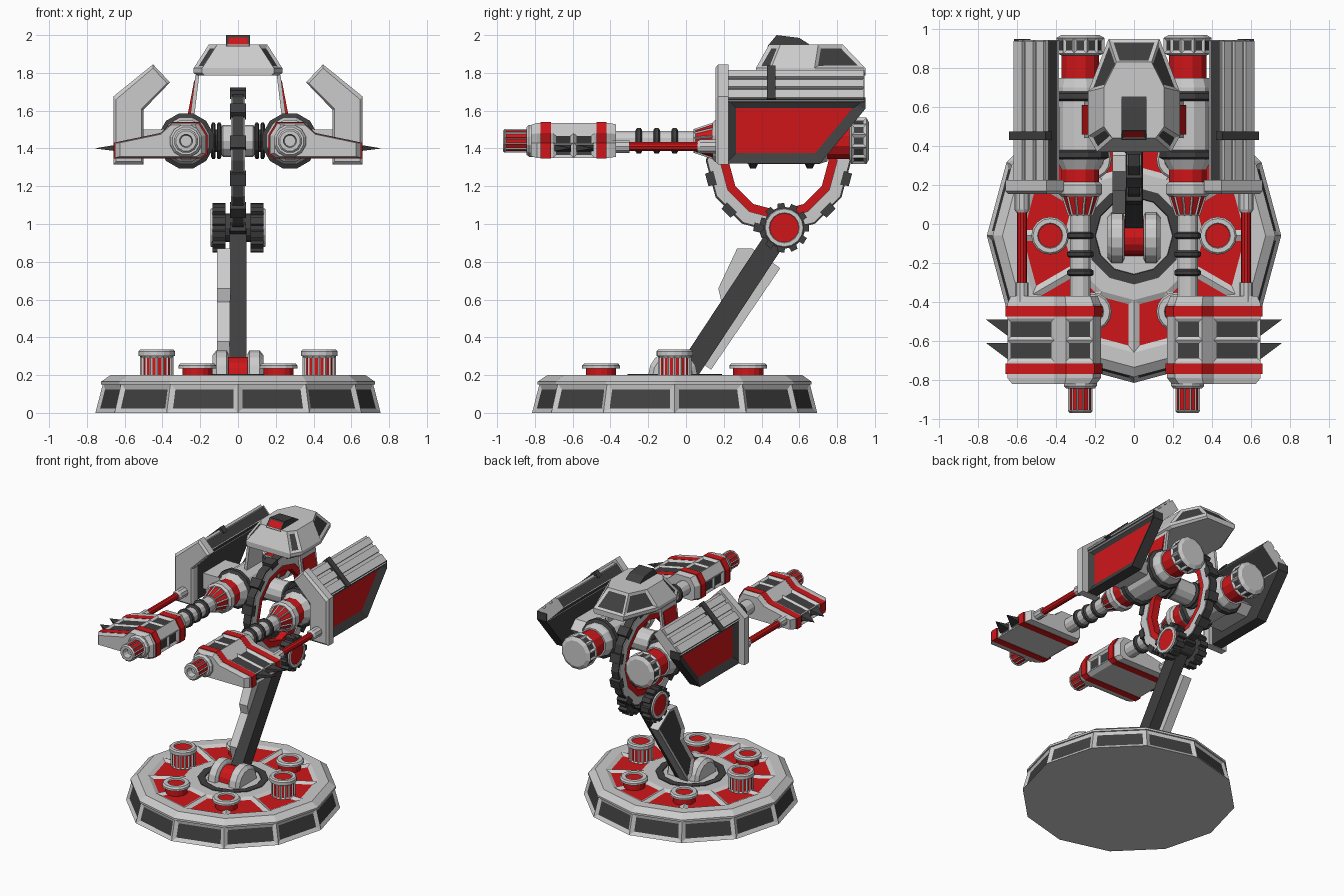
import bpy, bmesh
from math import cos, sin, pi, tau
from mathutils import Vector

if "Cube" in bpy.data.objects:
    bpy.data.objects.remove(bpy.data.objects["Cube"])


def material(name, rgb):
    m = bpy.data.materials.new(name)
    m.diffuse_color = (*rgb, 1)
    m.use_nodes = True
    m.node_tree.nodes["Principled BSDF"].inputs["Base Color"].default_value = m.diffuse_color
    return m


RED = material("red", (0.62, 0.008, 0.01))
DARK = material("dark", (0.05, 0.05, 0.05))


def loft(name, rings, mat=None, mirror=False, closed=False, panel=None):
    """Skin matching point rings. panel = (test, thickness, depth, material) insets faces."""
    bm = bmesh.new()
    vs = [[bm.verts.new(p) for p in r] for r in rings]
    n = len(rings[0])
    for a, b in zip(vs, vs[1:] + ([vs[0]] if closed else [])):
        for i in range(n):
            j = (i + 1) % n
            bm.faces.new((a[i], a[j], b[j], b[i]))
    if not closed:
        bm.faces.new(vs[0])
        bm.faces.new(vs[-1])
    bmesh.ops.recalc_face_normals(bm, faces=bm.faces[:])
    bm.normal_update()
    if panel:
        test, thick, depth, _ = panel
        picked = [f for f in bm.faces if test(f.calc_center_median(), f.normal)]
        bmesh.ops.inset_individual(bm, faces=picked, thickness=thick, depth=depth,
                                   use_even_offset=True)
        for f in picked:
            f.material_index = 1
    me = bpy.data.meshes.new(name)
    bm.to_mesh(me)
    bm.free()
    me.materials.append(mat)
    if panel:
        me.materials.append(panel[3])
    ob = bpy.data.objects.new(name, me)
    bpy.context.collection.objects.link(ob)
    if mirror:
        ob.modifiers.new("mirror", 'MIRROR').use_axis[0] = True
    return ob


def place(axis, t, u, v):
    return {'x': (t, u, v), 'y': (u, t, v), 'z': (u, v, t)}[axis]


def prism(name, axis, pts, a, b, mat=None, **kw):
    return loft(name, [[place(axis, t, *p) for p in pts] for t in (a, b)], mat, **kw)


def lathe(name, axis, centre, profile, mat=None, n=12, phase=0.0, **kw):
    ang = [phase + tau * i / n for i in range(n)]
    return loft(name, [[place(axis, t, centre[0] + r * cos(a), centre[1] + r * sin(a)) for a in ang]
                       for t, r in profile], mat, **kw)


# --- Base: twelve-sided foot with dark side panels, red sectors on top
BY = -0.06
lathe("base_foot", 'z', (0, BY), [(0, .755), (.155, .715)],
      panel=(lambda c, n: abs(n.z) < .5, .028, -.012, DARK))
lathe("base_top", 'z', (0, BY), [(.15, .725), (.165, .725), (.2, .675), (.2, .6), (.2, .33), (.2, .2)],
      panel=(lambda c, n: n.z > .9 and .4 < (c.xy - Vector((0, BY))).length < .55, .028, -.015, RED))
lathe("base_socket", 'z', (0, BY), [(.15, .25), (.205, .25), (.205, .2), (.19, .19)], DARK)
for i in range(6):
    a = i * pi / 3
    c = (.43 * cos(a), BY + .45 * sin(a))
    if i % 3 == 0:
        lathe("tall_knob", 'z', c, [(.19, .088), (.3, .088), (.3, .097), (.325, .097), (.335, .088),
                                    (.335, .065), (.32, .06)], n=16,
              panel=(lambda c, n: abs(n.z) < .1 and c.z < .28, .009, -.006, RED))
        lathe("tall_knob_cap", 'z', c, [(.3, .062), (.325, .062)], RED, n=16)
    else:
        lathe("short_knob_stem", 'z', c, [(.18, .08), (.24, .08)], RED, n=16)
        lathe("short_knob_rim", 'z', c, [(.235, .1), (.25, .1), (.262, .09), (.262, .06), (.245, .055)], n=16)
        lathe("short_knob_cap", 'z', c, [(.23, .056), (.252, .056)], RED, n=16)

# --- Base hinge
lathe("hinge_bracket", 'x', (-.07, .2), [(.05, .11), (.06, .13), (.115, .13), (.135, .105)],
      n=16, mirror=True)
lathe("hinge_drum", 'x', (-.07, .2), [(-.06, .095), (.06, .095)], RED, n=16)

# --- Leaning arm, measured along its axis from the upper joint
J = Vector((.52, .98))
D, N = Vector((.55, .835)), Vector((-.835, .55))
arm = lambda pts: [tuple(J + t * D + n * N) for t, n in pts]
prism("arm", 'x', arm([(-.98, -.05), (-.98, .065), (0, .065), (0, -.05)]), -.045, .045, DARK)
prism("arm_side_plate", 'x', arm([(-.84, -.09), (-.19, -.1), (-.185, .08), (-.23, .148),
                                  (-.46, .115), (-.51, .062), (-.76, .06), (-.84, -.03)]),
      -.11, -.04, panel=(lambda c, n: n.x < -.9, .025, -.012, DARK))

# --- Upper joint with toothed wheels
teeth = []
for i in range(11):
    for da, r in ((-.13, .11), (-.1, .132), (.1, .132), (.13, .11)):
        a = tau * i / 11 + da * 1.4
        teeth.append((J.x + r * cos(a), J.y + r * sin(a)))
prism("joint_wheel", 'x', teeth, .065, .135, DARK, mirror=True)
lathe("joint_axle", 'x', J, [(-.07, .075), (.07, .075)], DARK)
lathe("joint_rim", 'x', J, [(.13, .105), (.145, .1), (.145, .08), (.135, .075)], n=16, mirror=True)
lathe("joint_cap", 'x', J, [(.12, .077), (.141, .077)], RED, n=16, mirror=True)

# --- Large carrier ring
R = (.49, 1.335)
lathe("ring_frame", 'x', R, [(-.036, .31), (-.036, .375), (.036, .375), (.036, .31)], closed=True)
lathe("ring_lining", 'x', R, [(-.028, .265), (-.028, .315), (.028, .315), (.028, .265)], RED, closed=True)
lathe("ring_rim", 'x', R, [(-.03, .365), (-.03, .385), (.03, .385), (.03, .365)], DARK, closed=True)
for i in range(12):
    a = tau * (i + .5) / 12
    prism("ring_tread", 'x', [(R[0] + r * cos(a + d), R[1] + r * sin(a + d))
                              for r, d in ((.35, -.11), (.395, -.085), (.395, .085), (.35, .11))],
          -.042, .042, DARK)

# --- Cross axle between the two guns
EX, EZ = .275, 1.44
lathe("cross_axle", 'x', (.5, EZ), [(-.2, .06), (.2, .06)], DARK)
lathe("axle_hub", 'x', (.5, EZ), [(.0, .085), (.08, .085), (.09, .07)], mirror=True)
for x in (.1, .13):
    lathe("axle_rib", 'x', (.5, EZ), [(x - .012, .085), (x - .006, .097), (x + .006, .097), (x + .012, .085)],
          DARK, mirror=True)

# --- Guns: body turned along y, mirrored to the other side
around = lambda c, n: abs(n.y) < .6
gun = [
    ("gun_rear_cap", [(.865, .1), (.875, .127), (.955, .127), (.97, .1)], None, (lambda c, n: abs(n.y) < .1, .014, -.008, DARK)),
    ("gun_rear_band", [(.74, .1), (.88, .1)], RED, None),
    ("gun_body", [(.28, .1), (.33, .128), (.7, .128), (.75, .112)], None, None),
    ("gun_front_band", [(.2, .1), (.3, .1)], RED, None),
    ("gun_collar", [(.14, .1), (.155, .115), (.2, .115), (.215, .1)], None, None),
    ("gun_cone", [(.04, .065), (.15, .103)], None, (around, .008, -.006, RED)),
    ("barrel", [(-.4, .055), (.06, .055)], None, None),
    ("muzzle_base", [(-.845, .075), (-.83, .088), (-.8, .088)], None, None),
    ("muzzle", [(-.92, .03), (-.97, .035), (-.97, .055), (-.96, .065), (-.83, .065)], None,
     (lambda c, n: abs(n.y) < .1 and c.y > -.93 and (c - Vector((EX, c.y, EZ))).length > .05, .006, -.006, RED)),
]
gun += [("gun_strap", [(y, .13), (y + .01, .15), (y + .04, .15), (y + .05, .13)], DARK, None) for y in (.33, .63)]
gun += [("barrel_ring", [(y - .018, .058), (y - .01, .07), (y + .01, .07), (y + .018, .058)], DARK, None)
        for y in (-.06, -.155, -.25)]
for name, prof, mat, pan in gun:
    lathe(name, 'y', (EX, EZ), prof, mat, phase=pi / 12, mirror=True, panel=pan)

# --- Muzzle housing with windows, red bands and side spikes
section = [(.17, 1.37), (.17, 1.47), (.21, 1.535), (.35, 1.535), (.41, 1.48), (.65, 1.43), (.65, 1.35), (.2, 1.35)]
grow = lambda k: [(.4 + (x - .4) * k, 1.43 + (z - 1.43) * k) for x, z in section]
loft("muzzle_housing", [[(x, y, z) for x, z in grow(k)] for y, k in
                        ((-.82, .9), (-.79, 1), (-.705, 1), (-.595, 1), (-.485, 1), (-.41, 1), (-.37, .93))],
     mirror=True, panel=(lambda c, n: -.7 < c.y < -.5 and (n.z > .8 or abs(n.x) > .95), .016, -.01, DARK))
for y in (-.77, -.475):
    prism("housing_band", 'y', grow(1.04), y, y + .055, RED, mirror=True)
for y in (-.49, -.61):
    loft("housing_spike", [[(.64, y, z), (.76, y, 1.4), (.64, y - .09, z)] for z in (1.385, 1.42)],
         DARK, mirror=True)

# --- Side rods from housing to wing
lathe("side_rod", 'y', (.575, 1.41), [(-.38, .025), (.1, .025)], RED, n=10, mirror=True)
lathe("rod_sleeve", 'y', (.575, 1.41), [(.06, .03), (.075, .038), (.17, .038)], n=10, mirror=True)
lathe("rod_tip", 'y', (.575, 1.41), [(-.4, .035), (-.3, .035)], n=10, mirror=True)

# --- Wings: front plate, folded upper panel, outer red panel
loft("wing_front_plate", [[(x, y, z) for x, z in pts] for y, pts in (
    (.155, [(.645, 1.33), (.645, 1.66), (.45, 1.825), (.375, 1.745), (.51, 1.61), (.51, 1.33)]),
    (.17, [(.66, 1.315), (.66, 1.675), (.45, 1.845), (.36, 1.75), (.5, 1.605), (.5, 1.315)]),
    (.225, [(.66, 1.315), (.66, 1.675), (.45, 1.845), (.36, 1.75), (.5, 1.605), (.5, 1.315)]))], mirror=True)
prism("wing_upper_panel", 'y', [(.615, 1.65), (.44, 1.815), (.385, 1.755), (.53, 1.61)], .2, .945, mirror=True,
      panel=(lambda c, n: abs(n.y) < .5 and n.x < 0, .006, -.003, DARK))
for a, b in ((.05, .3), (.4, .62), (.72, .93)):
    p, q = [Vector((.615, 1.65)).lerp(Vector((.44, 1.815)), t) for t in (a, b)]
    o = Vector((.012, .0125))
    prism("wing_rib", 'y', [tuple(v) for v in (p - o, p + o, q + o, q - o)], .2, .94, mirror=True)
prism("wing_clip", 'y', [(.59, 1.65), (.64, 1.665), (.455, 1.838), (.42, 1.8)], .43, .475, DARK, mirror=True)
prism("wing_outer_panel", 'x', [(.21, 1.32), (.71, 1.32), (.95, 1.61), (.95, 1.67), (.21, 1.67)],
      .53, .615, DARK, mirror=True, panel=(lambda c, n: n.x > .9, .055, -.03, RED))
prism("wing_pylon", 'x', [(.33, 1.38), (.6, 1.38), (.66, 1.44), (.6, 1.5), (.33, 1.5)], .36, .55, mirror=True)

# --- Cockpit with windows, roof sensor and side struts
plan = lambda pts, z: [(x, y, z) for x, y in pts] + [(-x, y, z) for x, y in reversed(pts)]
low = [(.19, .37), (.235, .45), (.235, .68), (.13, .95)]
loft("cockpit", [plan([(x * .92, y) for x, y in low], 1.785), plan(low, 1.8), plan(low, 1.825),
                 plan([(.11, .44), (.155, .5), (.155, .7), (.09, .83)], 1.95)],
     panel=(lambda c, n: c.z > 1.85 and n.z < .95 and (.42 < c.y < .5 or c.y > .76), .02, -.008, DARK))
prism("roof_sensor", 'x', [(.43, 1.94), (.48, 2.0), (.6, 1.985), (.67, 1.94)], -.063, .063, DARK,
      panel=(lambda c, n: n.y < -.5, .012, -.004, RED))
prism("cockpit_strut", 'y', [(.205, 1.79), (.225, 1.79), (.255, 1.56), (.235, 1.54)], .44, .63, mirror=True)
prism("strut_facing", 'y', [(.222, 1.76), (.232, 1.76), (.268, 1.57), (.25, 1.55)], .46, .61, RED, mirror=True)
